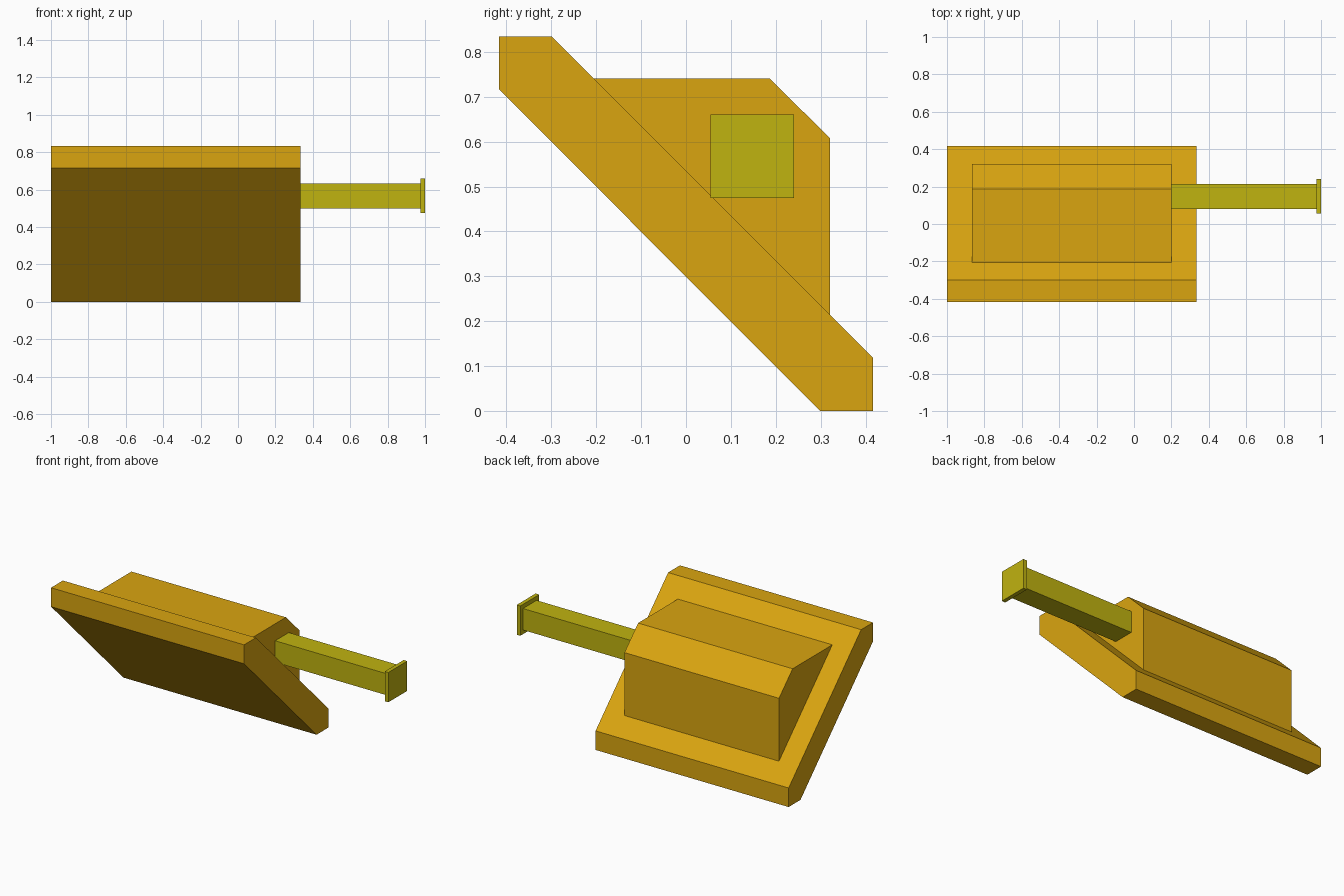
import bpy
import bmesh

cube = bpy.data.objects.get("Cube")
if cube:
    bpy.data.objects.remove(cube, do_unlink=True)


def make_material(name, rgb):
    mat = bpy.data.materials.new(name)
    mat.use_nodes = True
    color = (*rgb, 1.0)
    mat.diffuse_color = color
    mat.node_tree.nodes["Principled BSDF"].inputs["Base Color"].default_value = color
    return mat


def extrude_profile(name, profile, x0, x1, mat):
    """Extrude a closed (y, z) profile along x from x0 to x1."""
    bm = bmesh.new()
    face = bm.faces.new([bm.verts.new((x0, y, z)) for y, z in profile])
    result = bmesh.ops.extrude_face_region(bm, geom=[face])
    moved = [v for v in result["geom"] if isinstance(v, bmesh.types.BMVert)]
    bmesh.ops.translate(bm, verts=moved, vec=(x1 - x0, 0, 0))
    bmesh.ops.recalc_face_normals(bm, faces=bm.faces)
    mesh = bpy.data.meshes.new(name)
    bm.to_mesh(mesh)
    bm.free()
    mesh.materials.append(mat)
    obj = bpy.data.objects.new(name, mesh)
    bpy.context.collection.objects.link(obj)
    return obj


def square(cy, cz, half):
    return [(cy - half, cz - half), (cy + half, cz - half),
            (cy + half, cz + half), (cy - half, cz + half)]


amber = make_material("amber", (0.701, 0.376, 0.005))
olive = make_material("olive_yellow", (0.527, 0.451, 0.005))

# Sloping panel with trimmed upper and lower edges
extrude_profile("sloped_panel",
                [(-0.416, 0.834), (-0.299, 0.834), (0.416, 0.119),
                 (0.416, 0.0), (0.299, 0.0), (-0.416, 0.716)],
                -1.0, 0.333, amber)

# Housing behind the panel, its sloped side sunk slightly into it
extrude_profile("rear_housing",
                [(-0.205, 0.74), (0.187, 0.74), (0.321, 0.607),
                 (0.321, 0.214), (0.301, 0.214), (-0.205, 0.72)],
                -0.867, 0.2, amber)

# Side arm and its end plate
ARM_Y, ARM_Z = 0.148, 0.567
extrude_profile("side_arm", square(ARM_Y, ARM_Z, 0.067), 0.19, 0.975, olive)
extrude_profile("arm_end_plate", square(ARM_Y, ARM_Z, 0.093), 0.975, 1.0, olive)
